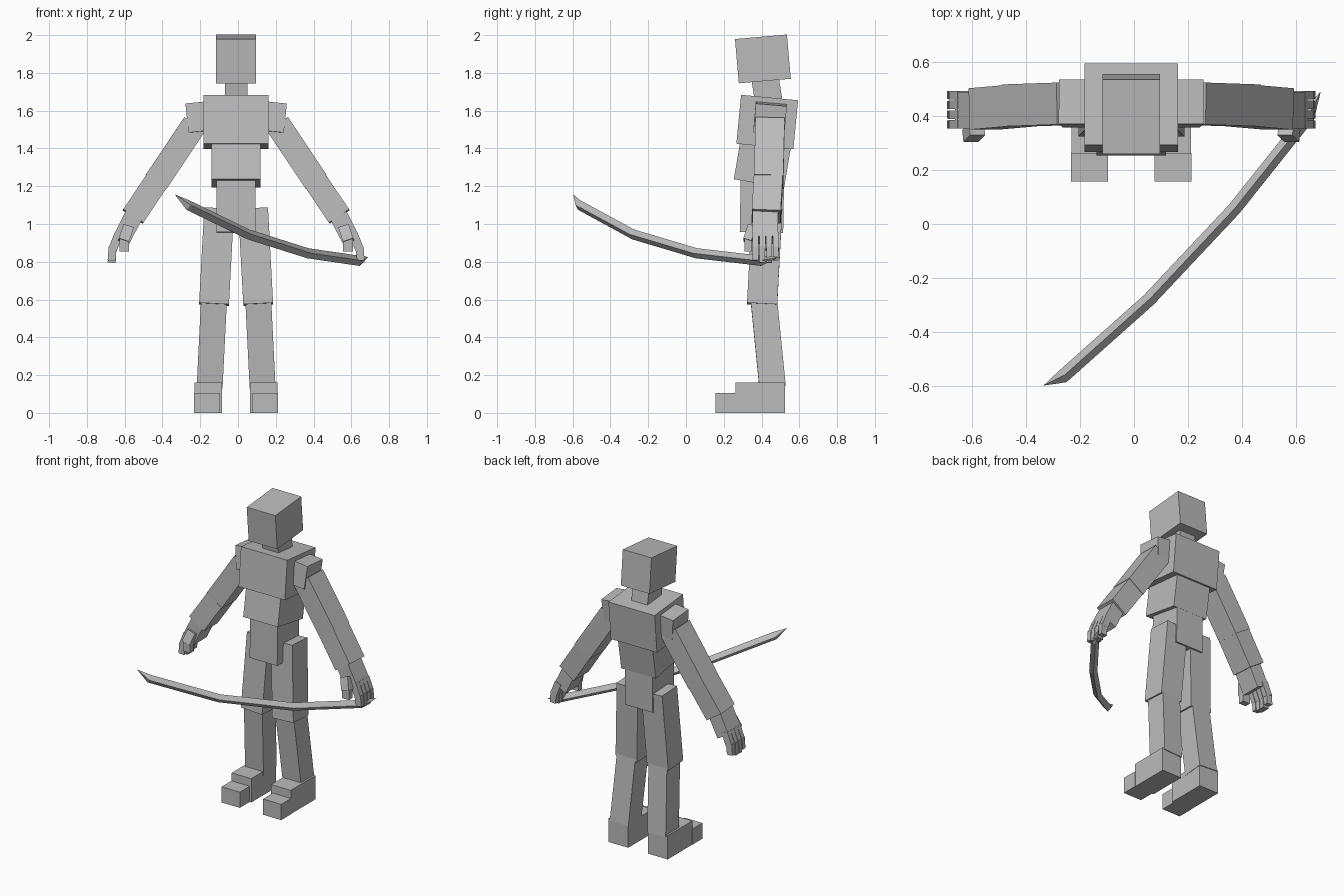
import bpy, bmesh
from math import radians
from mathutils import Matrix, Vector

if "Cube" in bpy.data.objects:
    bpy.data.objects.remove(bpy.data.objects["Cube"])

GREY = (0.5, 0.5, 0.5, 1)
grey = bpy.data.materials.new("plain grey")
grey.use_nodes = True
grey.diffuse_color = GREY
grey.node_tree.nodes["Principled BSDF"].inputs["Base Color"].default_value = GREY

MID = -0.01  # the body's centre line


def finish(name, bm):
    bmesh.ops.recalc_face_normals(bm, faces=bm.faces)
    mesh = bpy.data.meshes.new(name)
    bm.to_mesh(mesh)
    bm.free()
    mesh.materials.append(grey)
    obj = bpy.data.objects.new(name, mesh)
    bpy.context.collection.objects.link(obj)
    return obj


def block(name, centre, size, tilt=0, roll=0):
    """Box tilted about x and rolled about y, in degrees."""
    bm = bmesh.new()
    turn = Matrix.Rotation(radians(roll), 4, 'Y') @ Matrix.Rotation(radians(tilt), 4, 'X')
    bmesh.ops.create_cube(bm, size=1, matrix=Matrix.Translation(centre) @ turn
                          @ Matrix.Diagonal((*size, 1)))
    return finish(name, bm)


def limb(name, start, end, width, depth):
    """Box running from start to end."""
    start, end = Vector(start), Vector(end)
    axis = end - start
    along = axis.normalized()
    side = Vector((0, 1, 0)).cross(along).normalized()
    front = along.cross(side)
    turn = Matrix((side, front, along)).transposed().to_4x4()
    bm = bmesh.new()
    bmesh.ops.create_cube(bm, size=1, matrix=Matrix.Translation((start + end) / 2) @ turn
                          @ Matrix.Diagonal((width, depth, axis.length, 1)))
    return finish(name, bm)


# Head and trunk
block("head", (MID, 0.407, 1.874), (0.213, 0.276, 0.235), 5)
block("neck", (MID, 0.43, 1.70), (0.12, 0.145, 0.18), 9)
block("chest", (MID, 0.43, 1.54), (0.344, 0.303, 0.26), -5.5)
block("abdomen", (MID, 0.407, 1.338), (0.258, 0.27, 0.25), -9.5)
block("pelvis", (MID, 0.402, 1.10), (0.205, 0.23, 0.29), -1)

for word, s in (("left", 1), ("right", -1)):
    def at(dx, y, z):
        return (MID + s * dx, y, z)

    # Legs
    limb(word + "_thigh", at(0.09, 0.43, 1.08), at(0.117, 0.403, 0.575), 0.158, 0.16)
    limb(word + "_shin", at(0.116, 0.41, 0.62), at(0.14, 0.458, 0.14), 0.137, 0.14)
    block(word + "_heel", at(0.147, 0.392, 0.08), (0.146, 0.262, 0.16))
    block(word + "_toe", at(0.154, 0.21, 0.053), (0.136, 0.106, 0.106))

    # Arms
    block(word + "_shoulder", at(0.2, 0.445, 1.56), (0.12, 0.165, 0.155), -5, s * 6)
    limb(word + "_upper_arm", at(0.22, 0.445, 1.528), at(0.423, 0.438, 1.224), 0.133, 0.155)
    limb(word + "_forearm", at(0.42, 0.436, 1.228), at(0.546, 0.425, 1.04), 0.128, 0.153)
    limb(word + "_palm", at(0.54, 0.42, 1.05), at(0.608, 0.42, 0.915), 0.095, 0.135)
    for i in range(4):
        y = 0.368 + i * 0.036
        drop = 0.012 * (i in (0, 3))
        limb(f"{word}_finger_{i}_base", at(0.62, y, 0.95), at(0.654, y, 0.865), 0.046, 0.032)
        limb(f"{word}_finger_{i}_tip", at(0.654, y, 0.88), at(0.659, y, 0.795 + drop), 0.042, 0.030)
    limb(word + "_thumb_base", at(0.57, 0.35, 0.985), at(0.595, 0.325, 0.91), 0.058, 0.045)
    limb(word + "_thumb_tip", at(0.592, 0.33, 0.92), at(0.592, 0.33, 0.855), 0.052, 0.04)

# Curved blade with a diamond section, pointed at both ends
path = [(-0.335, -0.597, 1.157), (-0.265, -0.565, 1.10), (0.055, -0.28, 0.945),
        (0.37, 0.055, 0.845), (0.645, 0.40, 0.805), (0.69, 0.49, 0.825)]
path = [Vector(p) for p in path]
bm = bmesh.new()
rings = []
for before, p, after in zip(path, path[1:], path[2:]):
    along = (after - before).normalized()
    side = along.cross(Vector((0, 0, 1))).normalized()
    up = side.cross(along)
    rings.append([bm.verts.new(p + d) for d in (side * 0.025, up * 0.027,
                                                side * -0.025, up * -0.027)])
tip, butt = bm.verts.new(path[0]), bm.verts.new(path[-1])
for i in range(4):
    j = (i + 1) % 4
    for a, b in zip(rings, rings[1:]):
        bm.faces.new((a[i], a[j], b[j], b[i]))
    bm.faces.new((tip, rings[0][j], rings[0][i]))
    bm.faces.new((butt, rings[-1][i], rings[-1][j]))
finish("curved_blade", bm)
